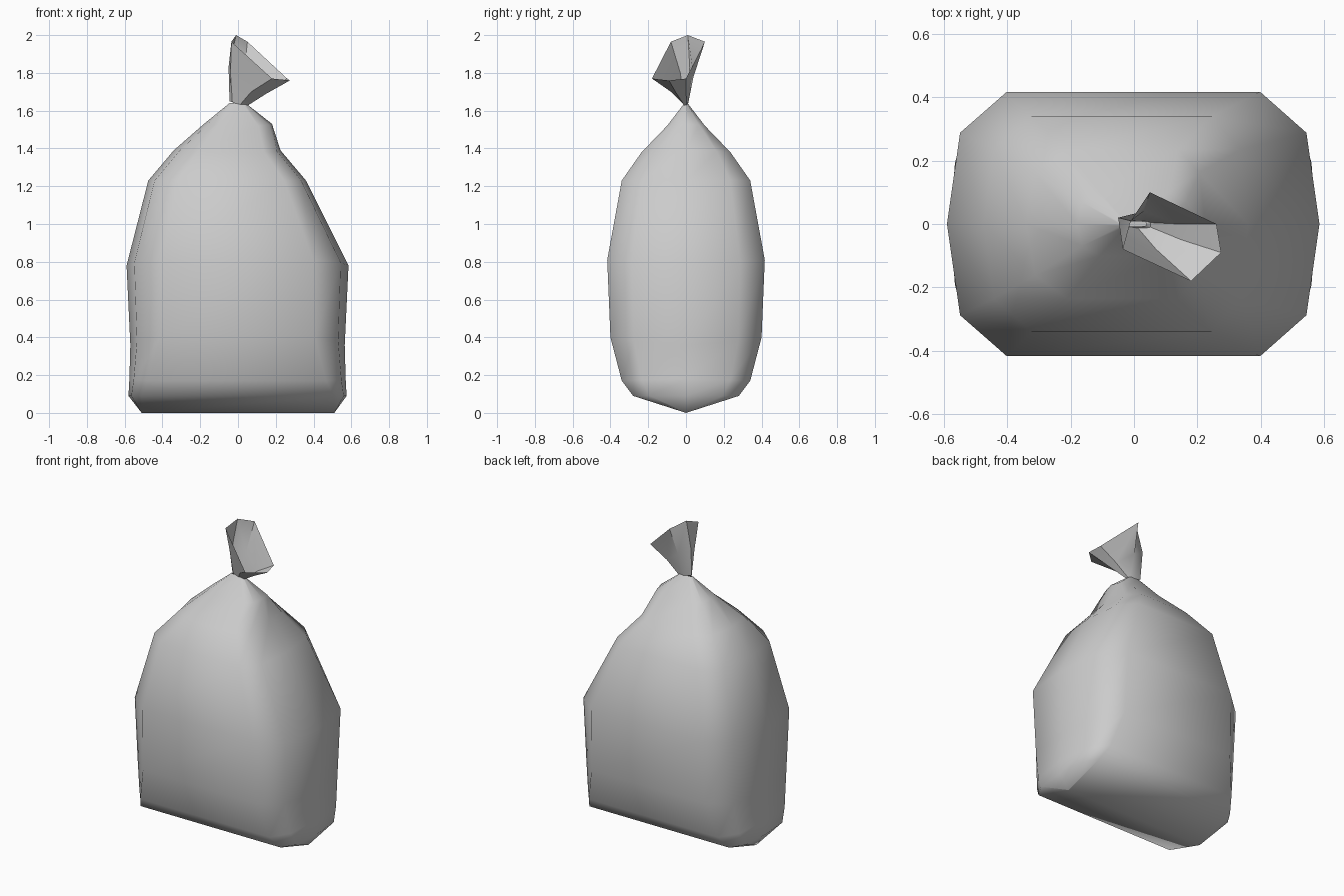
import bpy, bmesh, math

cube = bpy.data.objects.get("Cube")
if cube:
    bpy.data.objects.remove(cube, do_unlink=True)

grey = bpy.data.materials.new("grey_plastic")
grey.use_nodes = True
GREY = (0.6, 0.6, 0.6, 1)
grey.diffuse_color = GREY
grey.node_tree.nodes["Principled BSDF"].inputs["Base Color"].default_value = GREY


def loft(name, rings, angle, cap_start=False):
    """Skin a list of equal-length closed rings."""
    bm = bmesh.new()
    loops = [[bm.verts.new(p) for p in ring] for ring in rings]
    for a, b in zip(loops, loops[1:]):
        n = len(a)
        for i in range(n):
            j = (i + 1) % n
            bm.faces.new((a[i], a[j], b[j], b[i]))
    if cap_start:
        bm.faces.new(loops[0][::-1])
    bmesh.ops.remove_doubles(bm, verts=bm.verts, dist=0.0005)
    bmesh.ops.recalc_face_normals(bm, faces=bm.faces)
    mesh = bpy.data.meshes.new(name)
    bm.to_mesh(mesh)
    bm.free()
    mesh.materials.append(grey)
    ob = bpy.data.objects.new(name, mesh)
    bpy.context.collection.objects.link(ob)
    bpy.ops.object.select_all(action="DESELECT")
    ob.select_set(True)
    bpy.context.view_layer.objects.active = ob
    bpy.ops.object.shade_smooth_by_angle(angle=math.radians(angle))
    return ob


def bag_ring(z_seam, z_face, left, right, depth, flat):
    """Ten-point cross-section: side seams, rounded corners, flat faces."""
    zc = (z_seam + z_face) / 2
    cx = (1 + flat) / 2 + 0.09 * (1 - flat) / 0.32
    front = [(left, 0, z_seam), (left * cx, -depth * 0.69, zc),
             (left * flat, -depth, z_face), (right * flat, -depth, z_face),
             (right * cx, -depth * 0.69, zc), (right, 0, z_seam)]
    back = [(x, -y, z) for x, y, z in front[4:0:-1]]
    return front + back


# Bag body: seam height, face height, left, right, half depth, flat share
levels = [
    (0.09, 0.09, -0.58, 0.575, 0.28, 0.88),
    (0.18, 0.17, -0.575, 0.57, 0.34, 0.82),
    (0.36, 0.40, -0.57, 0.565, 0.40, 0.72),
    (0.78, 0.81, -0.59, 0.585, 0.417, 0.68),
    (1.23, 1.23, -0.475, 0.36, 0.34, 0.68),
    (1.39, 1.38, -0.34, 0.225, 0.235, 0.62),
    (1.53, 1.52, -0.18, 0.18, 0.10, 0.60),
    (1.64, 1.64, -0.045, 0.04, 0.008, 0.60),
]
rings = [bag_ring(*level) for level in levels]
# The underside folds down to a ridge along x
ridge = [(max(-0.51, min(0.51, x)), 0, 0) for x, y, z in rings[0]]
loft("bag_body", [ridge] + rings, 60)

# Gathered open end above the tie
neck = [(-0.03, -0.008, 1.645), (0.01, -0.01, 1.63), (0.04, -0.005, 1.62),
        (0.04, 0.005, 1.62), (0.01, 0.01, 1.63), (-0.045, 0.005, 1.65)]
middle = [(-0.04, -0.03, 1.80), (0.07, -0.08, 1.70), (0.15, -0.05, 1.69),
          (0.14, 0.0, 1.70), (0.03, 0.04, 1.78), (-0.05, 0.02, 1.83)]
rim = [(-0.035, -0.08, 1.965), (0.18, -0.18, 1.77), (0.275, -0.09, 1.76),
       (0.26, 0.0, 1.77), (0.05, 0.10, 1.965), (-0.01, 0.01, 2.0)]
loft("gathered_top", [neck, middle, rim], 35)
